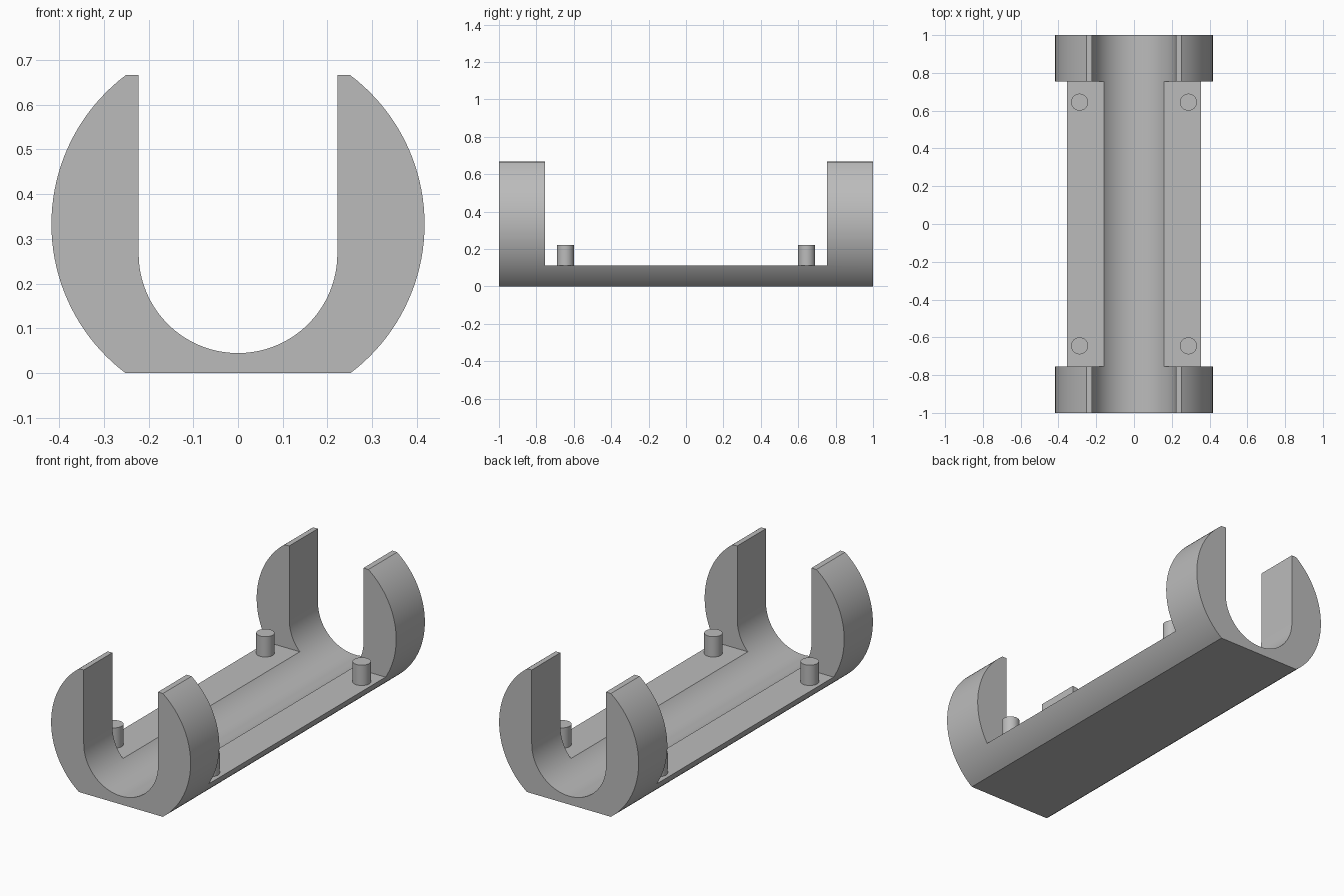
import bpy
import bmesh
from math import atan2, cos, sin, pi, sqrt

if "Cube" in bpy.data.objects:
    bpy.data.objects.remove(bpy.data.objects["Cube"], do_unlink=True)

OUTER_R, OUTER_Z = 0.417, 0.333     # outer round
BORE_R, BORE_Z = 0.222, 0.267       # U-shaped channel
TOP_Z, RAIL_Z = 0.667, 0.112
HALF_LENGTH, COLLAR_Y = 1.0, 0.755

grey = bpy.data.materials.new("plain grey")
grey.use_nodes = True
colour = (0.5, 0.5, 0.5, 1)
grey.diffuse_color = colour
grey.node_tree.nodes["Principled BSDF"].inputs["Base Color"].default_value = colour


def add_object(name, bm):
    bmesh.ops.recalc_face_normals(bm, faces=bm.faces)
    mesh = bpy.data.meshes.new(name)
    bm.to_mesh(mesh)
    bm.free()
    obj = bpy.data.objects.new(name, mesh)
    obj.data.materials.append(grey)
    bpy.context.collection.objects.link(obj)
    return obj


def select_only(obj):
    bpy.ops.object.select_all(action='DESELECT')
    obj.select_set(True)
    bpy.context.view_layer.objects.active = obj


def arc(radius, centre_z, start, end, steps):
    angles = [start + (end - start) * i / steps for i in range(steps + 1)]
    return [(radius * cos(a), centre_z + radius * sin(a)) for a in angles]


# Cradle: a U profile with rounded outer sides and a flat base
flat_angle = atan2(OUTER_Z, sqrt(OUTER_R ** 2 - OUTER_Z ** 2))
right_side = arc(OUTER_R, OUTER_Z, -flat_angle, flat_angle, 40)
left_side = [(-x, z) for x, z in reversed(right_side)]
channel = arc(BORE_R, BORE_Z, -pi, 0, 64)
profile = right_side + [(BORE_R, TOP_Z)] + channel[::-1] + [(-BORE_R, TOP_Z)] + left_side

bm = bmesh.new()
end_face = bm.faces.new([bm.verts.new((x, -HALF_LENGTH, z)) for x, z in profile])
extruded = bmesh.ops.extrude_face_region(bm, geom=[end_face], use_keep_orig=True)
new_verts = [v for v in extruded["geom"] if isinstance(v, bmesh.types.BMVert)]
bmesh.ops.translate(bm, verts=new_verts, vec=(0, 2 * HALF_LENGTH, 0))
cradle = add_object("cradle", bm)

# Cut the middle down to low side rails, leaving a collar at each end
bm = bmesh.new()
bmesh.ops.create_cube(bm, size=1)
bmesh.ops.scale(bm, verts=bm.verts, vec=(2, 2 * COLLAR_Y, 1))
bmesh.ops.translate(bm, verts=bm.verts, vec=(0, 0, RAIL_Z + 0.5))
cutter = add_object("middle_cutter", bm)
cutter.hide_render = True
cut = cradle.modifiers.new("middle cut", 'BOOLEAN')
cut.operation = 'DIFFERENCE'
cut.solver = 'EXACT'
cut.object = cutter
select_only(cradle)
bpy.ops.object.modifier_apply(modifier=cut.name)
bpy.data.objects.remove(cutter, do_unlink=True)
bpy.ops.object.shade_smooth_by_angle()

# Locating pegs at the four rail corners
PEG_R, PEG_HEIGHT = 0.045, 0.11
for side, x in (("left", 0.288), ("right", -0.288)):
    for end, y in (("front", -0.645), ("back", 0.645)):
        bm = bmesh.new()
        bmesh.ops.create_cone(bm, cap_ends=True, segments=40, radius1=PEG_R,
                              radius2=PEG_R, depth=PEG_HEIGHT)
        bmesh.ops.translate(bm, verts=bm.verts, vec=(x, y, RAIL_Z + PEG_HEIGHT / 2))
        peg = add_object(f"{end}_{side}_peg", bm)
        select_only(peg)
        bpy.ops.object.shade_smooth_by_angle()
